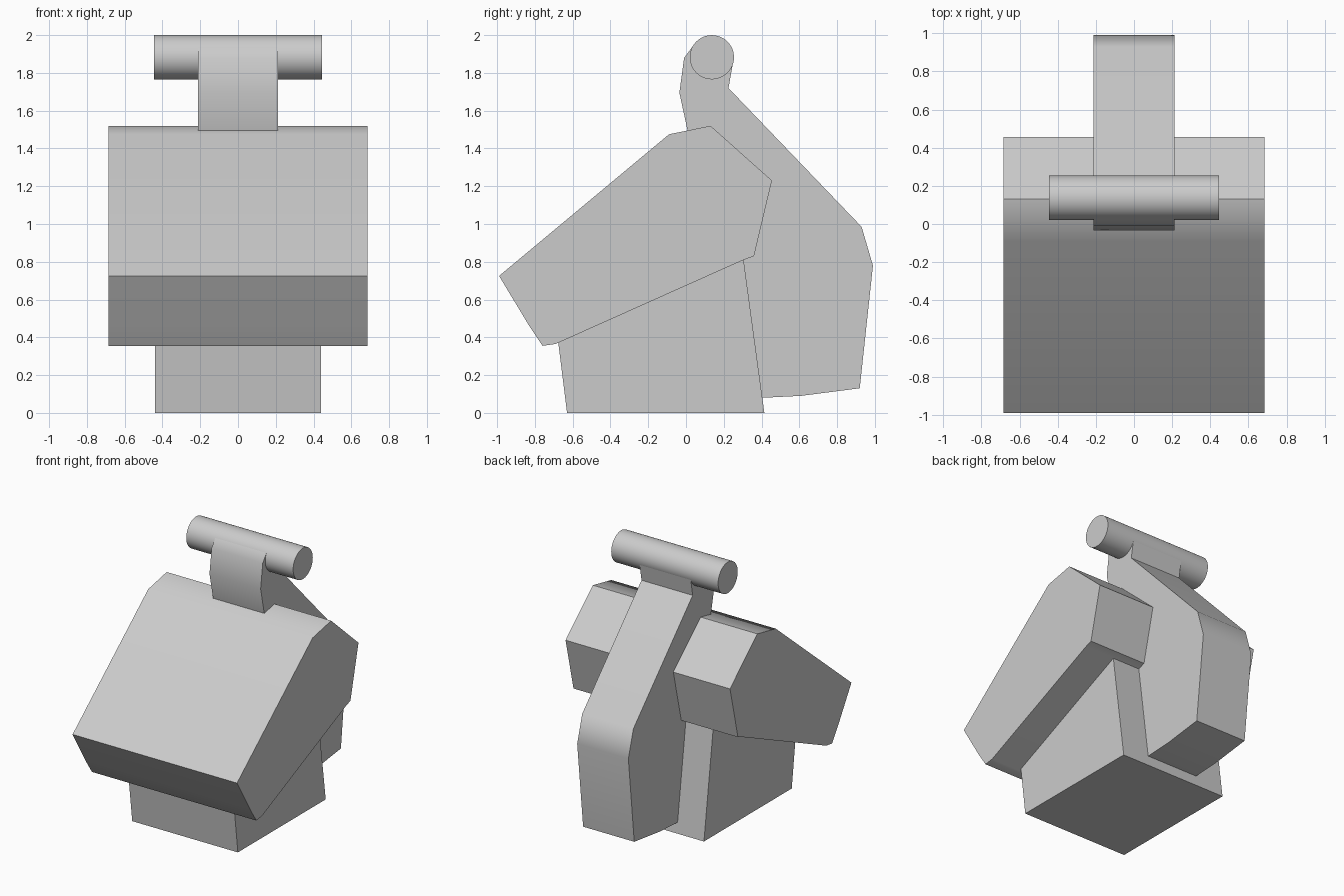
import bpy, bmesh, math

default = bpy.data.objects.get("Cube")
if default:
    bpy.data.objects.remove(default)

grey = bpy.data.materials.new("plain_grey")
grey.use_nodes = True
GREY = (0.6, 0.6, 0.6, 1)
grey.diffuse_color = GREY
grey.node_tree.nodes["Principled BSDF"].inputs["Base Color"].default_value = GREY


def extrude_profile(name, half_width, profile):
    """Extrude a (y, z) side profile evenly across x, smoothing only shallow folds."""
    bm = bmesh.new()
    face = bm.faces.new([bm.verts.new((-half_width, y, z)) for y, z in profile])
    out = bmesh.ops.extrude_face_region(bm, geom=[face])
    moved = [v for v in out["geom"] if isinstance(v, bmesh.types.BMVert)]
    bmesh.ops.translate(bm, verts=moved, vec=(2 * half_width, 0, 0))
    bmesh.ops.recalc_face_normals(bm, faces=bm.faces)
    mesh = bpy.data.meshes.new(name)
    bm.to_mesh(mesh)
    bm.free()
    mesh.materials.append(grey)
    obj = bpy.data.objects.new(name, mesh)
    bpy.context.collection.objects.link(obj)
    bpy.ops.object.select_all(action="DESELECT")
    obj.select_set(True)
    bpy.context.view_layer.objects.active = obj
    bpy.ops.object.shade_smooth_by_angle(angle=math.radians(30))
    obj.modifiers.new("flat_large_faces", "WEIGHTED_NORMAL").keep_sharp = True
    return obj


# Tapered foot, its top buried in the head block
extrude_profile("base", 0.44, [
    (-0.63, 0), (0.415, 0), (0.305, 0.81), (0.2, 0.85), (-0.68, 0.4)])

# Wide slanted block
extrude_profile("head_block", 0.685, [
    (-0.99, 0.725), (-0.09, 1.475), (0.13, 1.52), (0.455, 1.23), (0.36, 0.83),
    (0.305, 0.81), (-0.69, 0.365), (-0.76, 0.355), (-0.83, 0.46)])

# Bent arm running from the bar down behind the block
extrude_profile("rear_arm", 0.213, [
    (-0.01, 1.88), (0.035, 1.94), (0.15, 1.95), (0.25, 1.86), (0.225, 1.72),
    (0.93, 0.985), (0.99, 0.78), (0.92, 0.13), (0.61, 0.09), (0.41, 0.08),
    (0.3, 0.08), (0.2, 0.85), (0.03, 1.4), (0.005, 1.51), (-0.035, 1.695)])

# Round cross bar on top
SIDES, RADIUS = 48, 0.117
turns = [i * math.tau / SIDES for i in range(SIDES)]
extrude_profile("cross_bar", 0.445, [
    (0.137 + RADIUS * math.cos(a), 1.883 + RADIUS * math.sin(a)) for a in turns])
